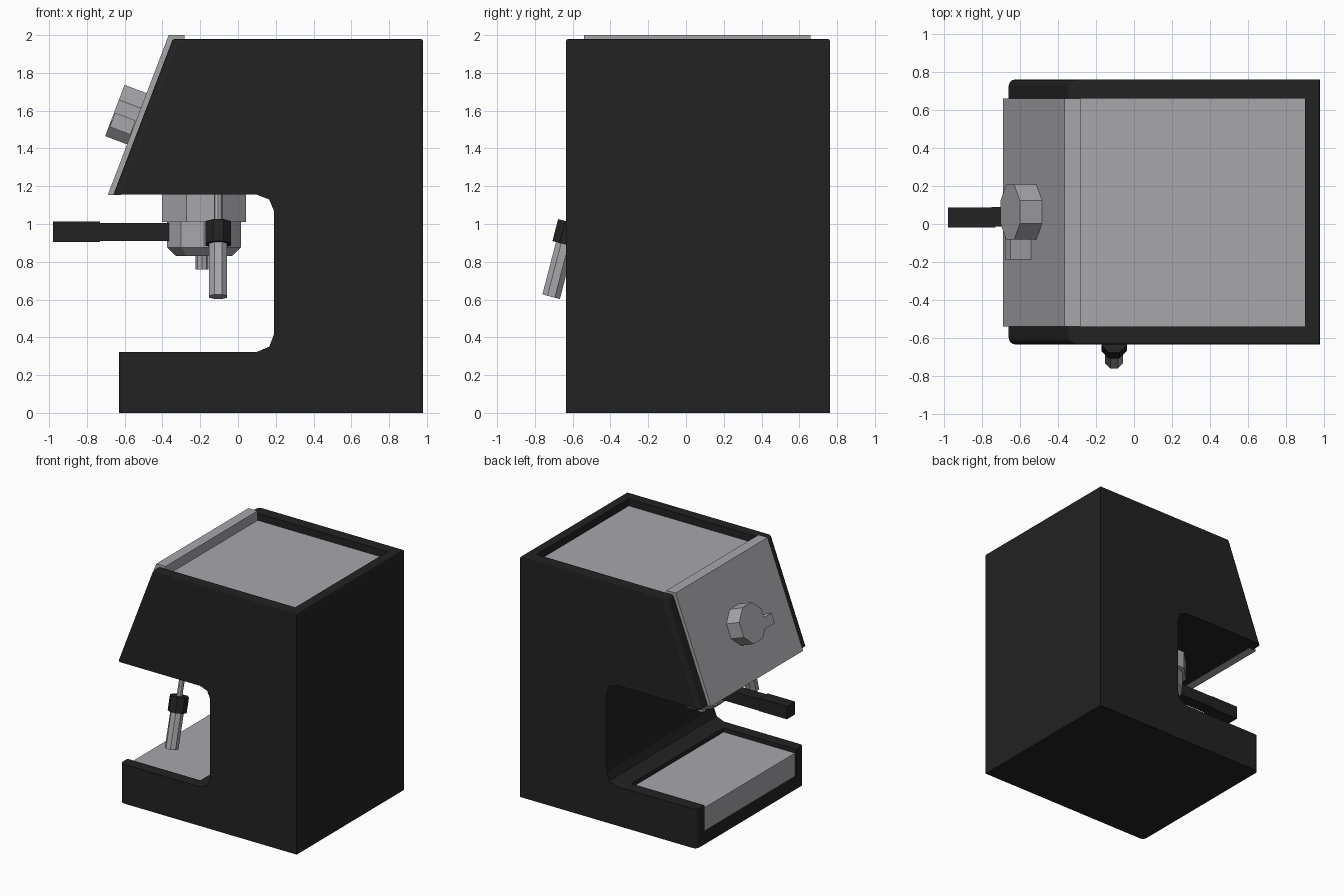
import bpy, bmesh, math
from mathutils import Vector, Matrix

if "Cube" in bpy.data.objects:
    bpy.data.objects.remove(bpy.data.objects["Cube"])


def material(name, rgb):
    m = bpy.data.materials.new(name)
    m.diffuse_color = (*rgb, 1)
    m.use_nodes = True
    m.node_tree.nodes["Principled BSDF"].inputs["Base Color"].default_value = m.diffuse_color
    return m


BLACK = material("matte_black", (0.016, 0.016, 0.016))
STEEL = material("brushed_grey", (0.39, 0.385, 0.41))
YC = 0.063                      # middle of the body in depth
Y0, Y1 = -0.54, 0.66            # depth range of the steel panels


def finish(bm, name, mat):
    bmesh.ops.recalc_face_normals(bm, faces=bm.faces)
    me = bpy.data.meshes.new(name)
    bm.to_mesh(me)
    bm.free()
    ob = bpy.data.objects.new(name, me)
    bpy.context.collection.objects.link(ob)
    me.materials.append(mat)
    return ob


def prism(points, y0, y1):
    """Side profile (x, z) extruded along y."""
    bm = bmesh.new()
    f = bm.faces.new([bm.verts.new((x, y0, z)) for x, z in points])
    ext = bmesh.ops.extrude_face_region(bm, geom=[f])["geom"]
    bmesh.ops.translate(bm, vec=(0, y1 - y0, 0),
                        verts=[v for v in ext if isinstance(v, bmesh.types.BMVert)])
    bmesh.ops.recalc_face_normals(bm, faces=bm.faces)
    return bm


def box(name, x, y, z, mat):
    return finish(prism([(x[0], z[0]), (x[1], z[0]), (x[1], z[1]), (x[0], z[1])], *y), name, mat)


def rod(name, a, b, r1, r2, sides, mat, turn=0.0):
    """Faceted cylinder or cone from a to b."""
    a, b = Vector(a), Vector(b)
    d = b - a
    m = (Matrix.Translation((a + b) / 2) @ d.to_track_quat('Z', 'Y').to_matrix().to_4x4()
         @ Matrix.Rotation(turn, 4, 'Z'))
    bm = bmesh.new()
    bmesh.ops.create_cone(bm, cap_ends=True, segments=sides, radius1=r1, radius2=r2,
                          depth=d.length, matrix=m)
    return finish(bm, name, mat)


# C-shaped body with softened front and top edges
bm = prism([(-0.63, 0), (0.98, 0), (0.98, 1.98), (-0.345, 1.98), (-0.66, 1.155), (0.1, 1.155),
            (0.165, 1.13), (0.19, 1.07), (0.19, 0.415), (0.165, 0.35), (0.1, 0.323),
            (-0.63, 0.323)], -0.635, 0.762)
front = [e for e in bm.edges if any(f.normal.x < -0.9 and f.calc_center_median().x < -0.4
                                    for f in e.link_faces)
         and abs(e.verts[0].co.y - e.verts[1].co.y) < 0.01]
bmesh.ops.bevel(bm, geom=front, offset=0.035, segments=3, profile=0.5, affect='EDGES')
bm.normal_update()
top = {e for f in bm.faces if f.normal.z > 0.99 and f.calc_center_median().z > 1.97 for e in f.edges}
bmesh.ops.bevel(bm, geom=list(top), offset=0.012, segments=2, profile=0.5, affect='EDGES')
body = finish(bm, "body", BLACK)

# Recesses for the cup shelf and the drip tray
for name, x, z in (("shelf_cutter", (-0.285, 0.9), (1.92, 2.2)),
                   ("tray_cutter", (-0.75, 0.035), (0.1, 0.5))):
    cutter = box(name, x, (Y0, Y1), z, BLACK)
    cutter.hide_render = True
    cutter.hide_set(True)
    mod = body.modifiers.new(name, 'BOOLEAN')
    mod.operation, mod.solver, mod.object = 'DIFFERENCE', 'EXACT', cutter

# Steel panels
box("cup_shelf", (-0.3, 0.905), (Y0 - .004, Y1 + .004), (1.9, 1.922), STEEL)
box("drip_tray", (-0.615, 0.04), (Y0 - .003, Y1 + .003), (0.09, 0.29), STEEL)
finish(prism([(-0.69, 1.153), (-0.367, 2.0), (-0.283, 2.0), (-0.283, 1.915),
              (-0.33, 1.915), (-0.62, 1.153)], Y0, Y1), "front_panel", STEEL)

# Dial with its lever, set square to the sloping panel
n = Vector((-0.936, 0, 0.352))
base = Vector((-0.535, YC, 1.557))
rod("dial", base - n * 0.02, base + n * 0.125, 0.157, 0.157, 8, STEEL, math.pi / 8)
lever = box("dial_lever", (-0.06, 0.055), (-0.25, 0), (-0.04, 0.04), STEEL)
lever.location = (-0.608, YC, 1.53)
lever.rotation_euler = (0, math.atan2(0.352, 0.936), 0)

# Brewing head, filter holder and spout
hx = -0.18
rod("brew_head", (hx, YC, 1.01), (hx, YC, 1.17), 0.24, 0.24, 8, STEEL, math.pi / 8)
rod("filter_holder", (hx, YC, 0.875), (hx, YC, 1.012), 0.205, 0.205, 10, STEEL)
rod("filter_holder_base", (hx, YC, 0.83), (hx, YC, 0.875), 0.155, 0.205, 10, STEEL)
rod("spout", (hx - 0.01, YC, 0.76), (hx - 0.01, YC, 0.84), 0.034, 0.034, 8, STEEL)

# Filter holder handle, a little thicker at the grip
box("handle_neck", (-0.75, -0.3), (-0.012, 0.09), (0.91, 1.006), BLACK)
box("handle_grip", (-0.98, -0.73), (-0.019, 0.086), (0.905, 1.012), BLACK)

# Tilted steam wand
top_pt, tip = Vector((-0.105, -0.57, 1.17)), Vector((-0.105, -0.714, 0.615))


def along(t):
    return tip.lerp(top_pt, t)


rod("steam_pipe", along(0.6), along(1), 0.022, 0.022, 8, STEEL)
rod("steam_collar", along(0.5), along(0.71), 0.073, 0.073, 8, BLACK, math.pi / 8)
rod("steam_nozzle", along(0), along(0.52), 0.052, 0.052, 8, STEEL, math.pi / 8)
